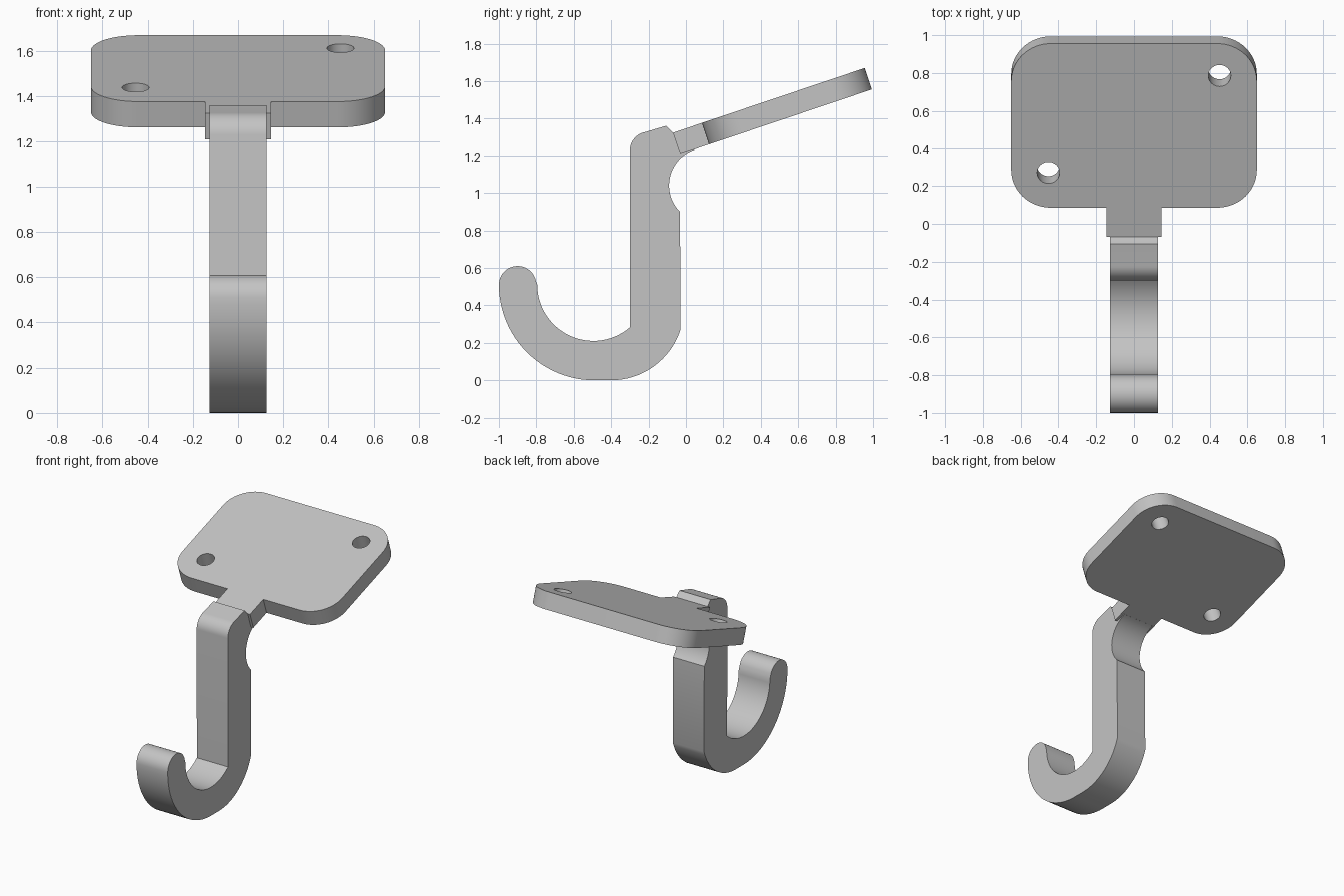
import bpy
import bmesh
from math import radians, sin, cos, pi
from mathutils import Matrix

cube = bpy.data.objects.get("Cube")
if cube:
    bpy.data.objects.remove(cube, do_unlink=True)

grey = bpy.data.materials.new("plain grey")
grey.use_nodes = True
colour = (0.55, 0.55, 0.55, 1)
grey.diffuse_color = colour
grey.node_tree.nodes["Principled BSDF"].inputs["Base Color"].default_value = colour


def arc(cx, cy, r, start, end, steps=16):
    """Points on a circular arc, angles in degrees."""
    angles = [radians(start + (end - start) * i / steps) for i in range(steps + 1)]
    return [(cx + r * cos(a), cy + r * sin(a)) for a in angles]


def extruded(name, outlines, half_depth, matrix):
    """Filled outline (further outlines are holes) extruded both ways."""
    curve = bpy.data.curves.new(name + "_profile", 'CURVE')
    curve.dimensions = '2D'
    curve.fill_mode = 'BOTH'
    curve.extrude = half_depth
    for points in outlines:
        spline = curve.splines.new('POLY')
        spline.points.add(len(points) - 1)
        for p, (x, y) in zip(spline.points, points):
            p.co = (x, y, 0, 1)
        spline.use_cyclic_u = True
    helper = bpy.data.objects.new(name + "_helper", curve)
    bpy.context.collection.objects.link(helper)
    deps = bpy.context.evaluated_depsgraph_get()
    mesh = bpy.data.meshes.new_from_object(helper.evaluated_get(deps))
    bpy.data.objects.remove(helper, do_unlink=True)
    bpy.data.curves.remove(curve)

    bm = bmesh.new()
    bm.from_mesh(mesh)
    bmesh.ops.remove_doubles(bm, verts=bm.verts, dist=0.0005)
    bmesh.ops.recalc_face_normals(bm, faces=bm.faces)
    bm.to_mesh(mesh)
    bm.free()
    mesh.name = name
    mesh.materials.clear()
    mesh.materials.append(grey)
    obj = bpy.data.objects.new(name, mesh)
    obj.matrix_world = matrix
    bpy.context.collection.objects.link(obj)
    bpy.ops.object.select_all(action='DESELECT')
    obj.select_set(True)
    bpy.context.view_layer.objects.active = obj
    bpy.ops.object.shade_smooth_by_angle(angle=radians(25))
    return obj


# Hook: side profile in the y-z plane, extruded across x
profile = (
    arc(-0.49, 0.51, 0.51, 180, 270, 24)          # outer bend
    + arc(-0.40, 0.39, 0.39, 270, 342, 16)        # heel
    + arc(0.11, 1.04, 0.20, 225, 108, 20)         # relief behind the neck
    + [(0.0, 1.27), (-0.07, 1.325), (-0.105, 1.362)]
    + arc(-0.20, 1.23, 0.10, 100, 180, 12)        # rounded shoulder
    + arc(-0.495, 0.51, 0.30, -49, -180, 28)      # inner bend
    + arc(-0.90, 0.51, 0.10, 0, 180, 16)[1:-1]    # rounded tip
)
side_plane = Matrix(((0, 0, 1, 0), (1, 0, 0, 0), (0, 1, 0, 0), (0, 0, 0, 1)))
extruded("hook", [profile], 0.127, side_plane)

# Mounting plate with its narrow tab, tilted up towards the back
w, front, back, r, tab = 0.65, 0.163, 1.081, 0.21, 0.146
outline = [(-tab, front), (-tab, 0), (tab, 0), (tab, front)]
for cx, cy, start in ((w - r, front + r, -90), (w - r, back - r, 0),
                      (r - w, back - r, 90), (r - w, front + r, 180)):
    outline += arc(cx, cy, r, start, start + 90)
holes = [arc(s * 0.453, 0.63 + s * 0.272, 0.06, 0, 345, 23) for s in (-1, 1)]
tilt = Matrix.Translation((0, -0.05, 1.268)) @ Matrix.Rotation(radians(18.6), 4, 'X')
extruded("mounting_plate", [outline] + holes, 0.06, tilt)
